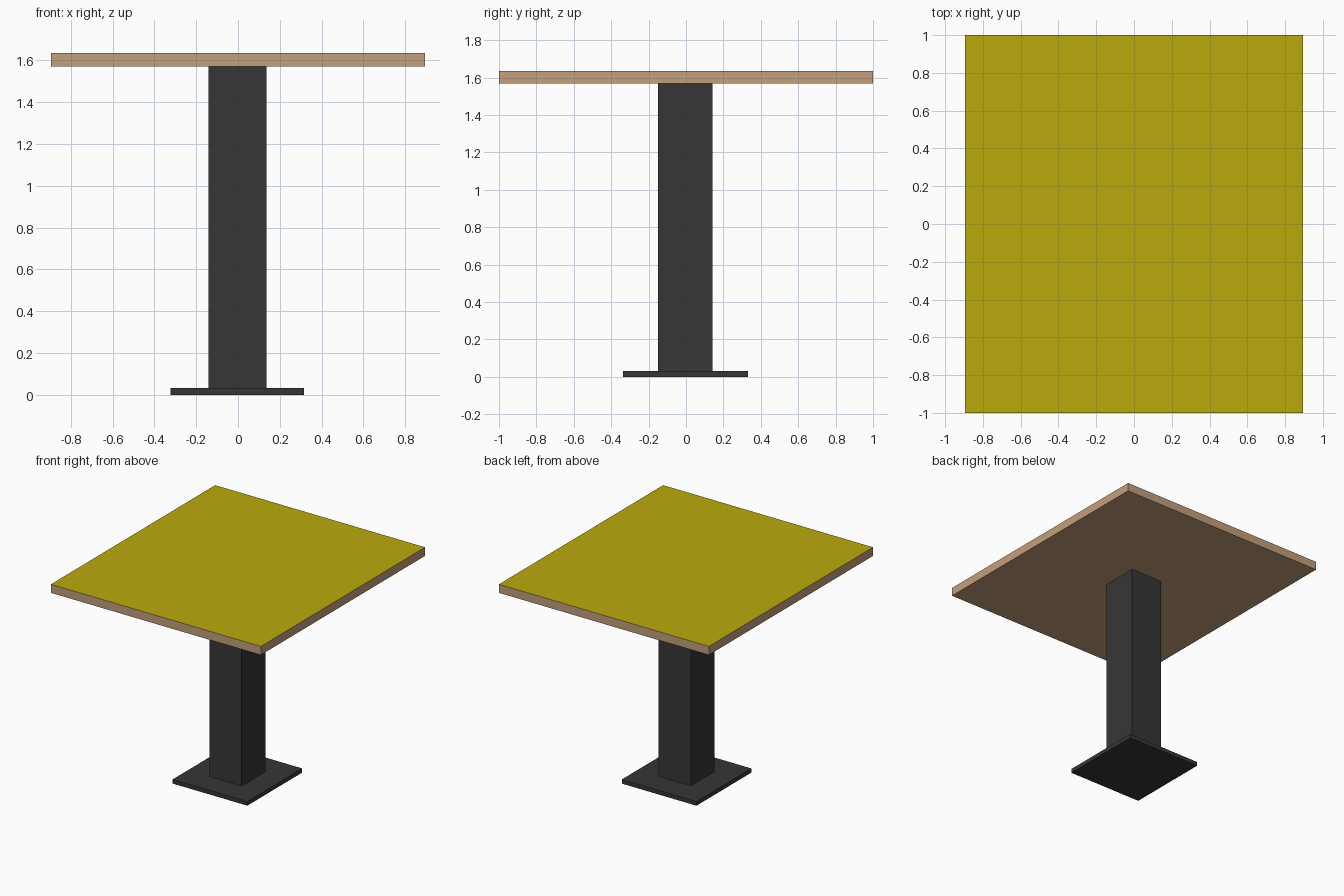
import bpy, bmesh

if "Cube" in bpy.data.objects:
    bpy.data.objects.remove(bpy.data.objects["Cube"])


def material(name, rgb):
    m = bpy.data.materials.new(name)
    m.diffuse_color = (*rgb, 1.0)
    m.use_nodes = True
    m.node_tree.nodes["Principled BSDF"].inputs["Base Color"].default_value = m.diffuse_color
    return m


wood = material("light wood", (0.55, 0.345, 0.20))
yellow = material("mustard yellow", (0.49, 0.40, 0.004))
dark = material("charcoal metal", (0.037, 0.037, 0.037))


def box(name, lo, hi, mats):
    """Box between two corners; a second material goes on the upward face."""
    bm = bmesh.new()
    bmesh.ops.create_cube(bm, size=1.0)
    for v in bm.verts:
        v.co = [lo[i] if v.co[i] < 0 else hi[i] for i in range(3)]
    bm.normal_update()
    for f in bm.faces:
        f.material_index = 1 if len(mats) > 1 and f.normal.z > 0.5 else 0
    me = bpy.data.meshes.new(name)
    bm.to_mesh(me)
    bm.free()
    for m in mats:
        me.materials.append(m)
    ob = bpy.data.objects.new(name, me)
    bpy.context.collection.objects.link(ob)
    return ob


# Floor plate, square column and tabletop with a painted upper face
box("base_plate", (-0.322, -0.336, 0.0), (0.315, 0.332, 0.032), [dark])
box("column", (-0.14, -0.149, 0.032), (0.136, 0.142, 1.57), [dark])
box("tabletop", (-0.895, -1.0, 1.57), (0.895, 1.0, 1.636), [wood, yellow])
